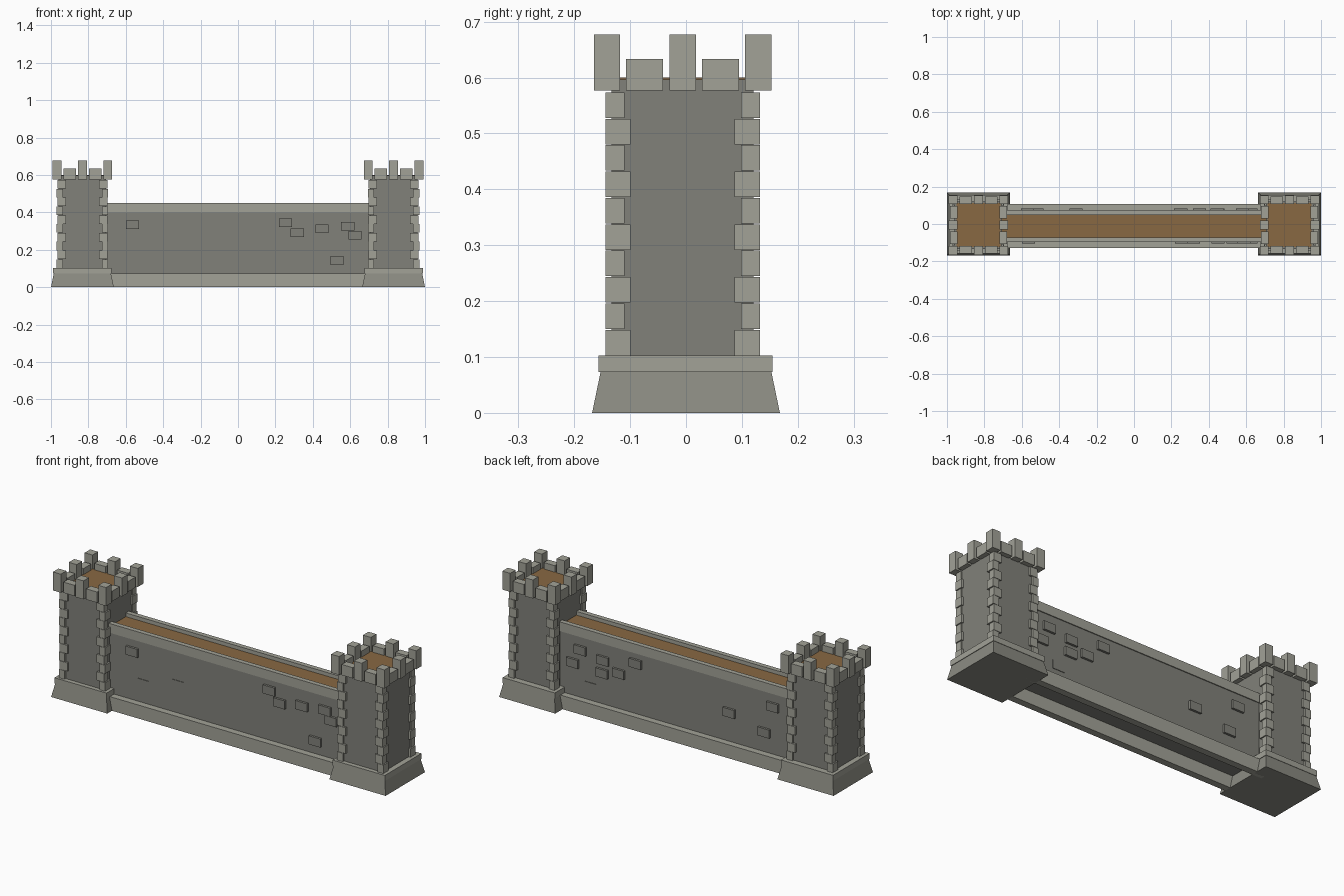
import bpy, bmesh
from mathutils import Vector

if "Cube" in bpy.data.objects:
    bpy.data.objects.remove(bpy.data.objects["Cube"])


def mat(name, rgb):
    m = bpy.data.materials.new(name)
    m.diffuse_color = (*rgb, 1)
    m.use_nodes = True
    m.node_tree.nodes["Principled BSDF"].inputs["Base Color"].default_value = m.diffuse_color
    return m


LIGHT = mat("light_stone", (0.36, 0.36, 0.31))
MID = mat("plinth_stone", (0.26, 0.26, 0.225))
DARK = mat("dark_stone", (0.22, 0.22, 0.195))
WOOD = mat("walkway_brown", (0.25, 0.14, 0.055))


def box(bm, x0, x1, y0, y1, z0, z1, taper=1.0):
    """Axis-aligned box; taper scales the top face."""
    c = Vector(((x0 + x1) / 2, (y0 + y1) / 2, (z0 + z1) / 2))
    for v in bmesh.ops.create_cube(bm, size=1)["verts"]:
        k = taper if v.co.z > 0 else 1
        v.co = c + Vector((v.co.x * (x1 - x0) * k, v.co.y * (y1 - y0) * k, v.co.z * (z1 - z0)))


def part(name, boxes, material):
    bm = bmesh.new()
    for b in boxes:
        box(bm, *b)
    me = bpy.data.meshes.new(name)
    bm.to_mesh(me)
    bm.free()
    ob = bpy.data.objects.new(name, me)
    me.materials.append(material)
    bpy.context.collection.objects.link(ob)


def sq(cx, cy, h, z0, z1, taper=1.0):
    return (cx - h, cx + h, cy - h, cy + h, z0, z1, taper)


def tower(side, cx):
    cy = -0.006
    part(side + "_tower_base", [sq(cx, 0, 0.168, 0, 0.073, 0.91)], MID)
    part(side + "_tower_ledge", [sq(cx, -0.001, 0.156, 0.073, 0.103)], LIGHT)
    part(side + "_tower_body", [sq(cx, cy, 0.127, 0.103, 0.597)], DARK)
    part(side + "_tower_floor", [sq(cx, cy, 0.118, 0.59, 0.600)], WOOD)

    # corner quoins, alternating long and short
    quoins, step = [], 0.0472
    for i in range(10):
        z0 = 0.103 + i * step
        z1 = z0 + step - 0.0015
        lx, ly = (0.034, 0.045) if i % 2 == 0 else (0.045, 0.034)
        ox = 0.138 if i % 2 == 0 else 0.133
        for sx in (-1, 1):
            for sy in (-1, 1):
                xs = sorted((cx + sx * ox, cx + sx * (ox - lx)))
                ys = sorted((cy + sy * 0.138, cy + sy * (0.138 - ly)))
                quoins.append((*xs, *ys, z0, z1))
    part(side + "_tower_quoins", quoins, LIGHT)

    # battlement ring: tall merlons at corners and mid-sides, low blocks between
    tall, low = [], []
    o, t = 0.159, 0.047
    for sx in (-1, 0, 1):
        for sy in (-1, 0, 1):
            if sx or sy:
                mx, my = cx + sx * (o - t / 2), cy + sy * (o - t / 2)
                tall.append((mx - t / 2, mx + t / 2, my - t / 2, my + t / 2, 0.577, 0.677))
    for s in (-1, 1):
        for d in (-0.068, 0.068):
            e = s * (o - t / 2 - 0.003)
            low.append((cx + d - 0.033, cx + d + 0.033, cy + e - 0.02, cy + e + 0.02, 0.577, 0.635))
            low.append((cx + e - 0.02, cx + e + 0.02, cy + d - 0.033, cy + d + 0.033, 0.577, 0.633))
    part(side + "_tower_merlons", tall, LIGHT)
    part(side + "_tower_low_blocks", low, LIGHT)


tower("left", -0.832)
tower("right", 0.832)

# curtain wall: body, open-bottomed plinth, parapet rails, walkway
L, WC = 0.72, -0.011
part("wall_body", [(-L, L, WC - 0.081, WC + 0.081, 0.068, 0.42)], DARK)
part("wall_plinth", [(-L, L, *sorted((WC + s * 0.117, WC + s * 0.08)), 0, 0.073) for s in (-1, 1)], LIGHT)
part("wall_parapet", [(-L, L, *sorted((WC + s * 0.086, WC + s * 0.060)), 0.40, 0.45) for s in (-1, 1)], LIGHT)
part("wall_walkway", [(-L, L, WC - 0.061, WC + 0.061, 0.415, 0.43)], WOOD)

# protruding wall stones: (x, z, protrusion)
P, S = 0.012, 0.003
front = [(-0.565, 0.335, P), (0.255, 0.345, P), (0.317, 0.292, P), (0.45, 0.312, P), (0.587, 0.325, P),
         (0.625, 0.278, P), (0.53, 0.143, P), (-0.505, 0.175, S), (-0.295, 0.225, S)]
back = [(0.58, 0.33, P), (0.625, 0.25, P), (0.445, 0.31, P), (0.45, 0.24, P), (0.25, 0.345, P),
        (0.35, 0.265, P), (0.52, 0.145, S), (-0.31, 0.23, P), (-0.57, 0.33, P), (-0.52, 0.18, P)]
for name, s, stones in (("front", -1, front), ("back", 1, back)):
    part(name + "_wall_stones",
         [(x - 0.035, x + 0.035, *sorted((WC + s * 0.07, WC + s * (0.081 + p))), z - 0.023, z + 0.023)
          for x, z, p in stones], DARK)
